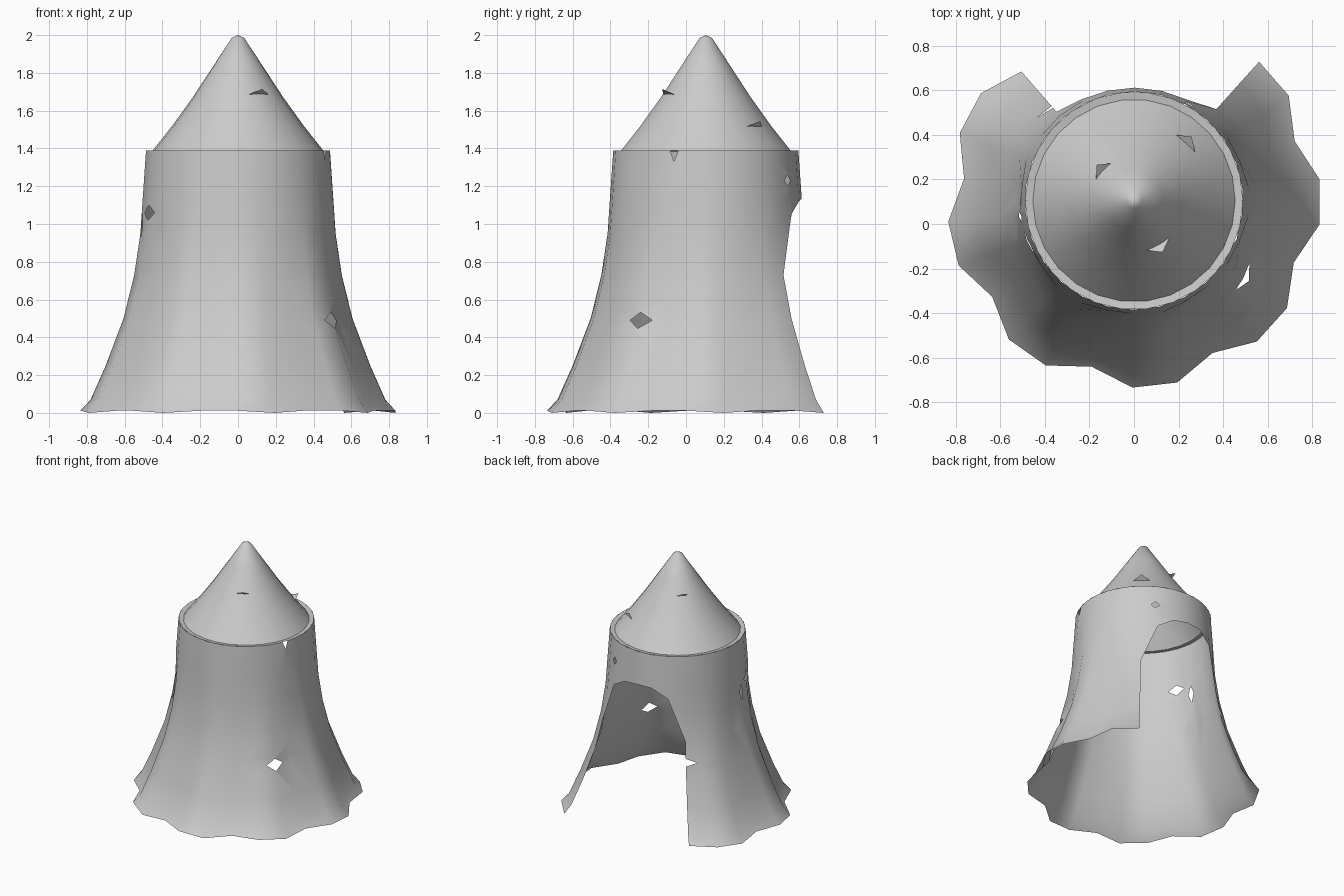
import bpy, bmesh, math
from mathutils import Vector

cube = bpy.data.objects.get("Cube")
if cube:
    bpy.data.objects.remove(cube)

CENTRE = Vector((0, 0.105, 0))
COLUMNS = 26
TOP = 1.39
ARCH_FOOT = 0.73

grey = bpy.data.materials.new("pale grey cloth")
grey.use_nodes = True
grey.diffuse_color = (0.6, 0.6, 0.6, 1)
grey.node_tree.nodes["Principled BSDF"].inputs["Base Color"].default_value = (0.6, 0.6, 0.6, 1)


def finish(name, bm, smooth=True):
    mesh = bpy.data.meshes.new(name)
    for f in bm.faces:
        f.smooth = smooth
    bm.to_mesh(mesh)
    bm.free()
    mesh.materials.append(grey)
    obj = bpy.data.objects.new(name, mesh)
    bpy.context.collection.objects.link(obj)
    return obj


def sample(profile, z):
    """Radius at a height along a (height, radius) profile."""
    for (z0, r0), (z1, r1) in zip(profile, profile[1:]):
        if z <= z1:
            return r0 + (r1 - r0) * max(0, z - z0) / (z1 - z0)
    return profile[-1][1]


def polar(r, a, z):
    return CENTRE + Vector((r * math.cos(a), r * math.sin(a), z))


# Robe: pleated sheet with an arched opening at the back
robe_profile = [(0, 0.84), (0.07, 0.785), (0.25, 0.705), (0.5, 0.61), (0.73, 0.553),
                (0.95, 0.52), (1.13, 0.508), (TOP, 0.49)]
rows = [z for z, r in robe_profile]
arch = dict(zip(range(20, 27), (ARCH_FOOT, 1.06, 1.13, 1.135, 1.12, 1.05, ARCH_FOOT)))


def robe_point(k, z):
    pleat = 0.07 * max(0, 1 - z / 1.1) if k % 3 == 2 and k <= 20 else 0
    lift = 0.012 if z == 0 and k % 3 else 0
    return polar(sample(robe_profile, z) - pleat, math.radians(48 - k * 360 / COLUMNS), z + lift)


bm = bmesh.new()
grid = {}
for k in range(COLUMNS):
    for j, z in enumerate(rows):
        if k > 20:
            if z < ARCH_FOOT:
                continue
            z = arch[k] + (z - ARCH_FOOT) / (TOP - ARCH_FOOT) * (TOP - arch[k])
        grid[k, j] = bm.verts.new(robe_point(k, z))
first_arch_row = rows.index(ARCH_FOOT)
for k in range(COLUMNS):
    n = (k + 1) % COLUMNS
    for j in range(first_arch_row if k >= 20 else 0, len(rows) - 1):
        bm.faces.new((grid[n, j], grid[k, j], grid[k, j + 1], grid[n, j + 1]))


def tear(degrees, points):
    """Cut a convex hole, given as (sideways, height) points, facing one direction."""
    a = math.radians(degrees)
    out = Vector((math.cos(a), math.sin(a), 0))
    side = Vector((-math.sin(a), math.cos(a), 0))
    corners = [CENTRE + side * t + Vector((0, 0, z)) for t, z in points]
    middle = sum(corners, Vector()) / len(corners)
    planes = []
    for p, q in zip(corners, corners[1:] + corners[:1]):
        no = (q - p).cross(out).normalized()
        planes.append((p, no if no.dot(p - middle) > 0 else -no))
    lo = [min(p[i] for p in points) for i in (0, 1)]
    hi = [max(p[i] for p in points) for i in (0, 1)]

    def near(f):
        if (f.calc_center_median() - CENTRE).dot(out) < 0.1:
            return False
        ts = [(v.co - CENTRE).dot(side) for v in f.verts]
        zs = [v.co.z for v in f.verts]
        return min(ts) < hi[0] and max(ts) > lo[0] and min(zs) < hi[1] and max(zs) > lo[1]

    for co, no in planes:
        faces = [f for f in bm.faces if near(f)]
        geom = set(faces) | {e for f in faces for e in f.edges} | {v for f in faces for v in f.verts}
        bmesh.ops.bisect_plane(bm, geom=list(geom), plane_co=co, plane_no=no)
    inside = [f for f in bm.faces if near(f)
              and all((f.calc_center_median() - co).dot(no) < 0 for co, no in planes)]
    bmesh.ops.delete(bm, geom=inside, context='FACES')


def diamond(degrees, z, w, h):
    tear(degrees, [(-w, z), (0, z - h), (w, z), (0, z + h)])


# Tears in the cloth, a nick in the collar and one in the opening edge
diamond(-35, 0.49, 0.065, 0.043)
diamond(60, 1.23, 0.03, 0.027)
diamond(-158, 1.06, 0.065, 0.04)
diamond(-172, 0.99, 0.025, 0.065)
tear(-20, [(-0.03, 1.41), (0.03, 1.41), (0, 1.33)])
tear(131, [(-0.02, 0.61), (0.085, 0.575), (-0.02, 0.54)])
bmesh.ops.recalc_face_normals(bm, faces=bm.faces)
finish("robe", bm)


# Surfaces of revolution
def lathe(name, profile, sides):
    bm = bmesh.new()
    rings = [[bm.verts.new(polar(r, i * math.tau / sides, z)) for i in range(sides)]
             for z, r in profile]
    for a, b in zip(rings, rings[1:]):
        for i in range(sides):
            n = (i + 1) % sides
            bm.faces.new((a[i], a[n], b[n], b[i]))
    if profile[-1][1] < 0.1:
        tip = bm.verts.new(polar(0, 0, 2.0))
        for i in range(sides):
            bm.faces.new((rings[-1][i], rings[-1][(i + 1) % sides], tip))
    return finish(name, bm)


lathe("collar_rim", [(TOP, 0.49), (1.385, 0.455)], COLUMNS)
hood_profile = [(1.385, 0.455), (1.52, 0.348), (1.67, 0.24), (1.83, 0.135), (1.985, 0.033)]
lathe("pointed_hood", hood_profile, COLUMNS)

# Small torn flaps standing out from the hood
for label, degrees, z, half in (("front", -61, 1.685, 0.06), ("left", 48, 1.515, 0.06),
                                ("right", 136, 1.735, 0.05)):
    a = math.radians(degrees)
    side = Vector((-math.sin(a), math.cos(a), 0)) * half
    base = polar(sample(hood_profile, z) - 0.008, a, z)
    tip = polar(sample(hood_profile, z) + 0.035, a, z + 0.03)
    bm = bmesh.new()
    bm.faces.new([bm.verts.new(p) for p in (base - side, base + side, tip)])
    finish(label + "_hood_flap", bm, smooth=False)
